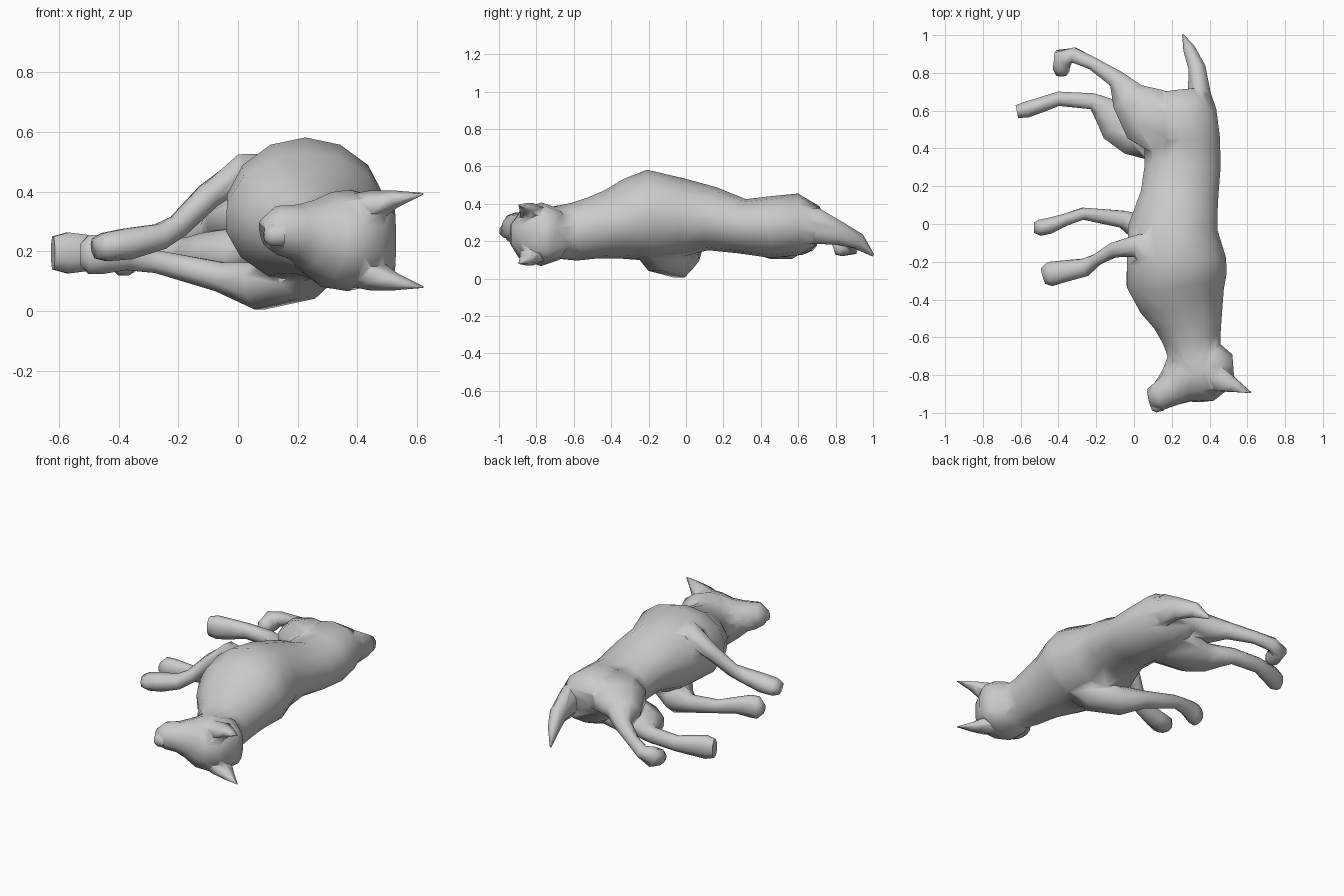
import bpy, bmesh, math
from mathutils import Vector

grey = bpy.data.materials.new("plain grey")
grey.diffuse_color = (0.6, 0.6, 0.6, 1)
MID = 0.237  # height of the head's plane of symmetry


def shade(ob, angle=75):
    bpy.ops.object.select_all(action='DESELECT')
    ob.select_set(True)
    bpy.context.view_layer.objects.active = ob
    bpy.ops.object.shade_smooth_by_angle(angle=math.radians(angle))


def loft(name, path, sides=10, flip=False):
    """Tube through rows of x, y, z, level radius, upright radius."""
    bm = bmesh.new()
    pts = [Vector((p[0], p[1], 2 * MID - p[2] if flip else p[2])) for p in path]
    rings = []
    for i, p in enumerate(pts):
        t = (pts[min(i + 1, len(pts) - 1)] - pts[max(i - 1, 0)]).normalized()
        side = t.cross(Vector((0, 0, 1))).normalized()
        up = side.cross(t)
        ring = []
        for k in range(sides):
            a = 2 * math.pi * (k + 0.5) / sides
            ring.append(bm.verts.new(p + side * math.cos(a) * path[i][3] * 1.03
                                     + up * math.sin(a) * path[i][4] * 1.03))
        rings.append(ring)
    for a, b in zip(rings, rings[1:]):
        for k in range(sides):
            n = (k + 1) % sides
            bm.faces.new((a[k], a[n], b[n], b[k]))
    bm.faces.new(rings[0])
    bm.faces.new(rings[-1])
    bmesh.ops.recalc_face_normals(bm, faces=bm.faces)
    me = bpy.data.meshes.new(name)
    bm.to_mesh(me)
    bm.free()
    ob = bpy.data.objects.new(name, me)
    bpy.context.collection.objects.link(ob)
    me.materials.append(grey)
    return ob


# Body lying on its side, neck to rump
body = loft("body", [
    (0.33, -0.74, 0.245, 0.13, 0.13),
    (0.305, -0.60, 0.25, 0.155, 0.15),
    (0.285, -0.50, 0.27, 0.185, 0.16),
    (0.253, -0.40, 0.29, 0.228, 0.18),
    (0.225, -0.29, 0.315, 0.265, 0.215),
    (0.225, -0.20, 0.335, 0.262, 0.24),
    (0.205, -0.02, 0.325, 0.235, 0.205),
    (0.24, 0.14, 0.32, 0.205, 0.165),
    (0.257, 0.30, 0.28, 0.20, 0.142),
    (0.255, 0.45, 0.275, 0.20, 0.16),
    (0.255, 0.60, 0.29, 0.18, 0.16),
    (0.245, 0.695, 0.275, 0.155, 0.11),
], 14)

parts = []

# Tail
parts.append(loft("tail", [
    (0.33, 0.58, 0.28, 0.06, 0.10),
    (0.345, 0.70, 0.28, 0.062, 0.10),
    (0.335, 0.82, 0.24, 0.048, 0.065),
    (0.295, 0.92, 0.20, 0.034, 0.045),
    (0.26, 1.00, 0.125, 0.005, 0.008),
], 8))

# Shoulders and front legs
parts.append(loft("upper_front_leg", [
    (0.32, -0.24, 0.40, 0.11, 0.08),
    (0.17, -0.19, 0.455, 0.12, 0.08),
    (0.02, -0.115, 0.47, 0.065, 0.06),
    (-0.10, -0.135, 0.385, 0.042, 0.045),
    (-0.20, -0.19, 0.285, 0.032, 0.04),
    (-0.26, -0.23, 0.25, 0.05, 0.045),
    (-0.37, -0.25, 0.225, 0.06, 0.055),
    (-0.445, -0.265, 0.215, 0.068, 0.05),
    (-0.48, -0.275, 0.21, 0.045, 0.035),
], 8))
parts.append(loft("lower_front_leg", [
    (0.36, -0.26, 0.235, 0.07, 0.07),
    (0.20, -0.14, 0.13, 0.125, 0.10),
    (0.07, -0.035, 0.085, 0.09, 0.083),
    (-0.06, 0.025, 0.115, 0.048, 0.052),
    (-0.27, 0.055, 0.165, 0.033, 0.04),
    (-0.37, 0.02, 0.185, 0.034, 0.05),
    (-0.45, -0.01, 0.19, 0.045, 0.068),
    (-0.50, -0.02, 0.19, 0.045, 0.068),
    (-0.53, -0.02, 0.19, 0.028, 0.035),
], 8))

# Thighs and hind legs
parts.append(loft("upper_hind_leg", [
    (0.34, 0.50, 0.29, 0.10, 0.08),
    (0.18, 0.52, 0.325, 0.18, 0.115),
    (0.06, 0.58, 0.32, 0.165, 0.105),
    (-0.03, 0.67, 0.30, 0.10, 0.075),
    (-0.09, 0.765, 0.27, 0.05, 0.05),
    (-0.22, 0.85, 0.235, 0.036, 0.038),
    (-0.32, 0.895, 0.205, 0.042, 0.042),
    (-0.375, 0.88, 0.185, 0.055, 0.06),
    (-0.385, 0.82, 0.165, 0.046, 0.05),
    (-0.385, 0.79, 0.155, 0.03, 0.03),
], 8))
parts.append(loft("lower_hind_leg", [
    (0.32, 0.47, 0.25, 0.10, 0.08),
    (0.14, 0.48, 0.205, 0.16, 0.095),
    (-0.01, 0.51, 0.19, 0.15, 0.09),
    (-0.10, 0.545, 0.19, 0.115, 0.075),
    (-0.155, 0.605, 0.19, 0.075, 0.06),
    (-0.22, 0.65, 0.195, 0.045, 0.048),
    (-0.40, 0.663, 0.195, 0.04, 0.047),
    (-0.48, 0.635, 0.195, 0.042, 0.06),
    (-0.57, 0.605, 0.195, 0.045, 0.072),
    (-0.62, 0.595, 0.195, 0.036, 0.058),
], 8))

# Head: skull narrowing into the muzzle, then jaw and nose
parts.append(loft("head", [
    (0.525, -0.745, MID, 0.055, 0.10),
    (0.46, -0.75, MID, 0.14, 0.145),
    (0.37, -0.775, MID, 0.172, 0.165),
    (0.295, -0.805, 0.24, 0.155, 0.155),
    (0.235, -0.845, 0.255, 0.115, 0.115),
    (0.19, -0.88, 0.265, 0.09, 0.09),
    (0.13, -0.915, 0.27, 0.075, 0.08),
    (0.085, -0.925, 0.26, 0.055, 0.045),
], 10))
parts.append(loft("jaw", [
    (0.36, -0.66, 0.245, 0.09, 0.13),
    (0.25, -0.72, 0.25, 0.09, 0.10),
    (0.19, -0.80, 0.25, 0.05, 0.06),
    (0.12, -0.88, 0.25, 0.03, 0.04),
], 8))
parts.append(loft("nose", [
    (0.15, -0.955, 0.255, 0.035, 0.04),
    (0.11, -0.965, 0.255, 0.035, 0.037),
    (0.09, -0.97, 0.255, 0.018, 0.022),
], 8))

# Pointed ears, one each side of the skull
for label, flip in (("upper_ear", False), ("lower_ear", True)):
    parts.append(loft(label, [
        (0.38, -0.805, 0.325, 0.075, 0.065),
        (0.46, -0.825, 0.354, 0.07, 0.052),
        (0.53, -0.855, 0.376, 0.04, 0.028),
        (0.62, -0.893, 0.393, 0.003, 0.003),
    ], 6, flip))

# Merge the parts into one continuous skin
for part in parts:
    mod = body.modifiers.new(part.name, 'BOOLEAN')
    mod.operation = 'UNION'
    mod.solver = 'EXACT'
    mod.object = part
    bpy.context.view_layer.objects.active = body
    bpy.ops.object.modifier_apply(modifier=mod.name)
    bpy.data.objects.remove(part)
shade(body)
